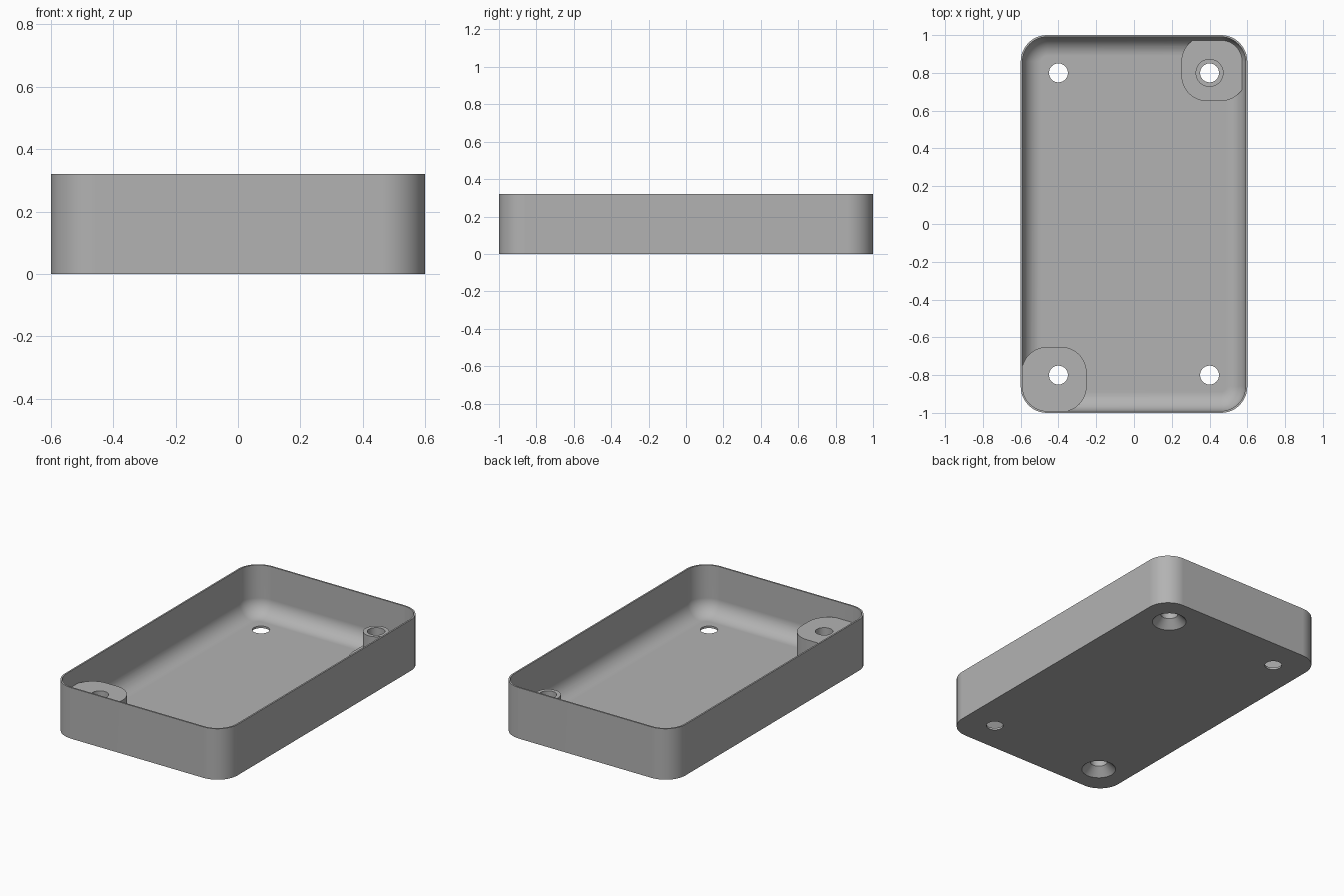
import bpy, bmesh, math

cube = bpy.data.objects.get("Cube")
if cube:
    bpy.data.objects.remove(cube, do_unlink=True)

HX, HY, HEIGHT = 0.6, 1.0, 0.32      # outer half sizes and height
CORNER, WALL, FLOOR = 0.14, 0.01, 0.013
FILLET = 0.1                         # inner floor fillet
HOLE_X, HOLE_Y, HOLE_R = 0.4, 0.8, 0.05

grey = bpy.data.materials.new("plain grey")
grey.use_nodes = True
COLOUR = (0.45, 0.45, 0.45, 1)
grey.diffuse_color = COLOUR
grey.node_tree.nodes["Principled BSDF"].inputs["Base Color"].default_value = COLOUR


def rounded_ring(hx, hy, r, cx=0, cy=0, steps=12):
    """Outline of a rounded rectangle, counter-clockwise."""
    points = []
    for q, (sx, sy) in enumerate([(1, 1), (-1, 1), (-1, -1), (1, -1)]):
        for i in range(steps + 1):
            a = (q + i / steps) * math.pi / 2
            points.append((cx + sx * (hx - r) + r * math.cos(a),
                           cy + sy * (hy - r) + r * math.sin(a)))
    return points


def circle(r, cx, cy, n=48):
    return [(cx + r * math.cos(math.tau * i / n), cy + r * math.sin(math.tau * i / n))
            for i in range(n)]


def loft(name, sections):
    """Closed solid through a list of (outline, height) sections."""
    bm = bmesh.new()
    rings = [[bm.verts.new((x, y, z)) for x, y in outline] for outline, z in sections]
    for low, high in zip(rings, rings[1:]):
        n = len(low)
        for i in range(n):
            j = (i + 1) % n
            bm.faces.new((low[i], low[j], high[j], high[i]))
    bm.faces.new(rings[0][::-1])
    bm.faces.new(rings[-1])
    mesh = bpy.data.meshes.new(name)
    bm.to_mesh(mesh)
    bm.free()
    mesh.materials.append(grey)
    obj = bpy.data.objects.new(name, mesh)
    bpy.context.collection.objects.link(obj)
    return obj


def combine(target, tool, operation):
    """Apply a boolean and drop the tool object."""
    mod = target.modifiers.new("combine", "BOOLEAN")
    mod.operation, mod.solver, mod.object = operation, "EXACT", tool
    bpy.context.view_layer.objects.active = target
    bpy.ops.object.modifier_apply(modifier=mod.name)
    bpy.data.objects.remove(tool, do_unlink=True)


# Tray: rounded block
outer = rounded_ring(HX, HY, CORNER)
tray = loft("tray", [(outer, 0), (outer, HEIGHT)])

# Cavity with a filleted floor
sections = []
STEPS = 14
for i in range(STEPS + 1):
    a = i / STEPS * math.pi / 2
    inset = WALL + FILLET * (1 - math.sin(a))
    sections.append((rounded_ring(HX - inset, HY - inset, CORNER - inset),
                     FLOOR + FILLET * (1 - math.cos(a))))
sections.append((sections[-1][0], HEIGHT + 0.1))
combine(tray, loft("cavity", sections), "DIFFERENCE")

# Corner bosses: tall one front right, low one back left with a tube
BOSS = 0.172
MARGIN = WALL / 2
for side, top in ((-1, 0.217), (1, 0.057)):
    outline = rounded_ring(BOSS, BOSS, CORNER - MARGIN,
                           side * (HX - MARGIN - BOSS), side * (HY - MARGIN - BOSS))
    combine(tray, loft("boss", [(outline, FLOOR / 2), (outline, top)]), "UNION")
tube = circle(0.074, HOLE_X, HOLE_Y)
combine(tray, loft("tube", [(tube, 0.03), (tube, 0.217)]), "UNION")

# Screw holes, countersunk from below under the bosses
for sx in (-1, 1):
    for sy in (-1, 1):
        x, y = sx * HOLE_X, sy * HOLE_Y
        bore = circle(HOLE_R, x, y)
        sections = [(bore, -0.1), (bore, HEIGHT + 0.1)]
        if sx == sy:
            sections = [(circle(HOLE_R + 0.06, x, y), -0.01), (bore, 0.05),
                        (bore, HEIGHT + 0.1)]
        combine(tray, loft("hole", sections), "DIFFERENCE")

# Smooth shading with crisp edges
bpy.ops.object.select_all(action="DESELECT")
tray.select_set(True)
bpy.context.view_layer.objects.active = tray
bpy.ops.object.shade_smooth_by_angle(angle=math.radians(25))
weighted = tray.modifiers.new("weighted normals", "WEIGHTED_NORMAL")
weighted.keep_sharp = True
